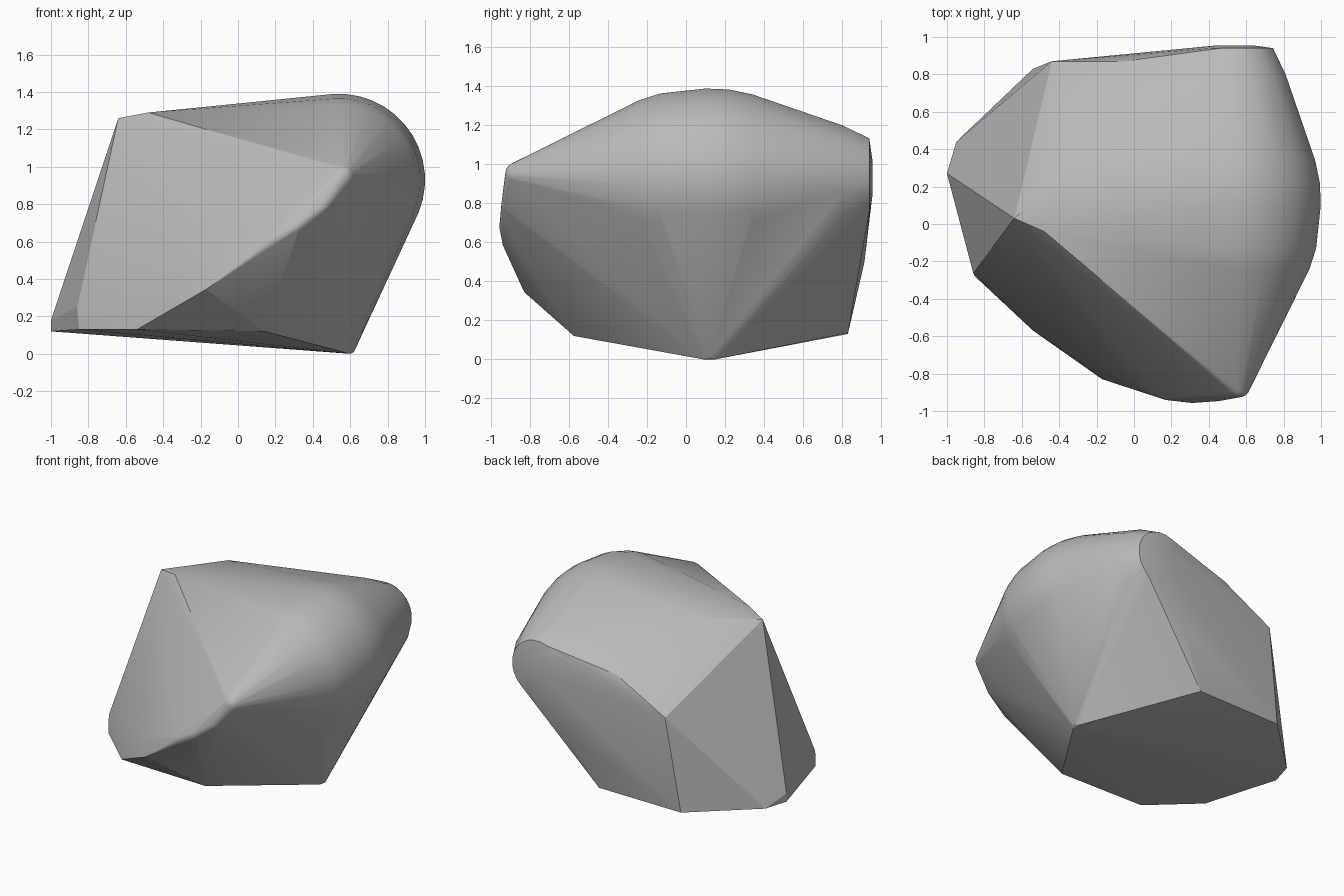
import bpy
import bmesh
from math import cos, sin, pi, radians
from mathutils import Vector

# remove the default object
cube = bpy.data.objects.get("Cube")
if cube:
    bpy.data.objects.remove(cube, do_unlink=True)

stone = bpy.data.materials.new("stone grey")
stone.use_nodes = True
GREY = (0.49, 0.49, 0.49, 1)
stone.diffuse_color = GREY
stone.node_tree.nodes["Principled BSDF"].inputs["Base Color"].default_value = GREY

bm = bmesh.new()


def ring(y, radius, sides):
    """Circle around the barrel axis, which runs along y."""
    for i in range(sides):
        a = 2 * pi * (i + 0.5) / sides
        bm.verts.new((0.54 + radius * cos(a), y, 0.93 + radius * sin(a)))


def ball(centre, radius):
    """Small sphere that rounds a corner of the hull."""
    m = bmesh.ops.create_icosphere(bm, subdivisions=3, radius=radius)
    bmesh.ops.translate(bm, verts=m["verts"], vec=Vector(centre))


# wide rounded barrel on the left side
for y, r in ((-0.24, 0.40), (-0.13, 0.435), (0.1, 0.46), (0.22, 0.455), (0.34, 0.43)):
    ring(y, r, 40)

# tapered round end at the back
ring(0.80, 0.28, 12)
ring(0.94, 0.205, 24)
ring(0.955, 0.1, 12)

# rounded nose and ridge at the front
ball((0.56, -0.865, 0.95), 0.062)
for c in ((0.45, -0.905, 0.79), (0.31, -0.915, 0.68), (0.18, -0.9, 0.6)):
    ball(c, 0.042)

# sharp corners
corners = (
    (-0.64, 0.03, 1.26), (-0.48, -0.04, 1.29), (-0.31, 0.33, 1.30),  # peak
    (0.60, 0.09, 0), (0.60, 0.15, 0), (0.62, 0.12, 0.01),            # foot
    (-1, 0.27, 0.12), (-1, 0.27, 0.18), (-0.95, 0.44, 0.12),         # right tip
    (-0.85, -0.28, 0.13), (-0.86, -0.26, 0.25),
    (-0.54, -0.57, 0.13), (-0.52, -0.55, 0.24),                      # front edge
    (-0.28, -0.74, 0.42), (-0.17, -0.83, 0.345), (0.14, -0.575, 0.12),
    (-0.44, 0.87, 0.81), (-0.05, 0.87, 1.02),                        # back face
    (-0.54, 0.83, 0.13), (0.12, 0.83, 0.135),
    (0.345, 0.915, 0.5), (0.54, 0.74, 0.48),
)
for c in corners:
    bm.verts.new(c)

# wrap everything in one convex skin
for f in list(bm.faces):
    bm.faces.remove(f)
for e in list(bm.edges):
    bm.edges.remove(e)
bmesh.ops.convex_hull(bm, input=bm.verts[:])
loose = [v for v in bm.verts if not v.link_faces]
bmesh.ops.delete(bm, geom=loose, context="VERTS")
bmesh.ops.recalc_face_normals(bm, faces=bm.faces[:])

mesh = bpy.data.meshes.new("boulder")
bm.to_mesh(mesh)
bm.free()
mesh.materials.append(stone)
boulder = bpy.data.objects.new("boulder", mesh)
bpy.context.collection.objects.link(boulder)

# smooth shading with crisp edges
bpy.ops.object.select_all(action="DESELECT")
boulder.select_set(True)
bpy.context.view_layer.objects.active = boulder
bpy.ops.object.shade_smooth_by_angle(angle=radians(14))
